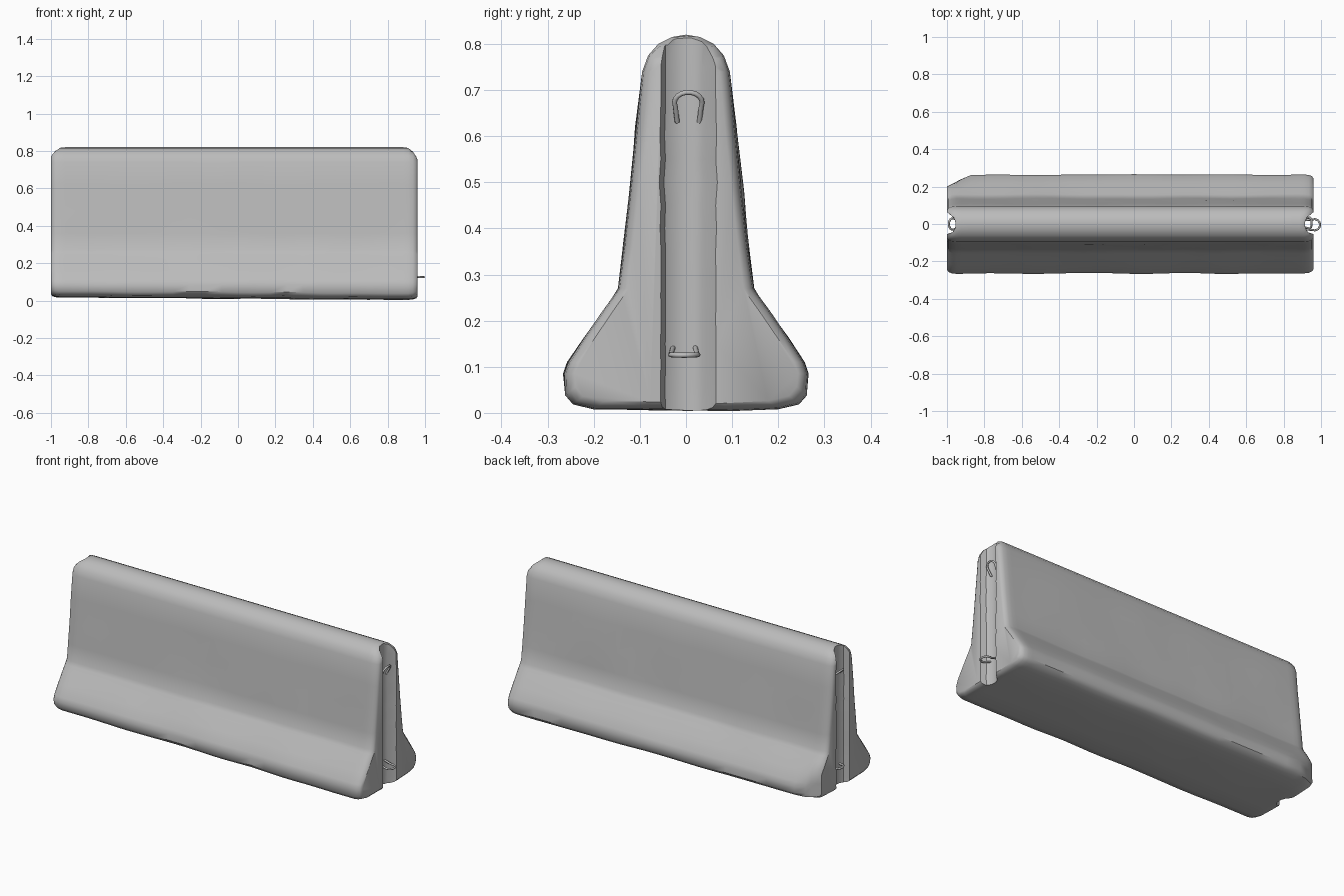
import bpy, bmesh, math
from mathutils import Vector, noise

cube = bpy.data.objects.get("Cube")
if cube:
    bpy.data.objects.remove(cube)


def make_material(name, value):
    mat = bpy.data.materials.new(name)
    mat.use_nodes = True
    colour = (value, value, value, 1)
    mat.diffuse_color = colour
    mat.node_tree.nodes["Principled BSDF"].inputs["Base Color"].default_value = colour
    return mat


def add_object(name, bm, mat):
    bmesh.ops.recalc_face_normals(bm, faces=bm.faces)
    mesh = bpy.data.meshes.new(name)
    bm.to_mesh(mesh)
    bm.free()
    mesh.materials.append(mat)
    obj = bpy.data.objects.new(name, mesh)
    bpy.context.collection.objects.link(obj)
    return obj


concrete = make_material("grey concrete", 0.5)

# Barrier cross-section: half profile from crown to base, then mirrored
half = [(0, .82), (.03, .815), (.06, .80), (.082, .775), (.095, .74), (.108, .62),
        (.122, .48), (.135, .36), (.145, .27), (.158, .25), (.18, .22), (.22, .163),
        (.255, .11), (.264, .085), (.262, .045), (.245, .025), (.2, .014), (.1, .011)]
profile = half + [(0, .01)] + [(-y, z) for y, z in reversed(half[1:])]

# Stations along the length; each end is (distance from end, side inset, crown drop)
LEFT, RIGHT = -1.0, 0.96
worn_end = [(0, .022, .06), (.008, .010, .045), (.025, .003, .022), (.05, 0, .004), (.075, 0, 0)]
stations = [(LEFT + d, i, t * .75) for d, i, t in worn_end]
stations += [(-.87 + .087 * k, 0, 0) for k in range(20)]
stations += [(RIGHT - d, i, t) for d, i, t in reversed(worn_end)]

bm = bmesh.new()
rings = []
for x, inset, drop in stations:
    ring = []
    for y, z in profile:
        ny = y - math.copysign(min(inset, abs(y)), y)
        nz = z + inset * .8 if z < .05 else z
        nz = min(nz, .82 - drop + (z - .82) * .15)
        # Broken back corner at the left end
        ny = min(ny, .20 + (x - LEFT) * .52)
        # Gently uneven cast surface, with the base tilting down to the right
        wobble = noise.noise(Vector((x * 4, y * 6, z * 5))) * .005
        if z < .05:
            nz += -.007 * x + wobble
        elif z < .74:
            ny += wobble
        ring.append(bm.verts.new((x, ny, max(nz, 0))))
    rings.append(ring)
n = len(profile)
for a, b in zip(rings, rings[1:]):
    for i in range(n):
        bm.faces.new((a[i], a[(i + 1) % n], b[(i + 1) % n], b[i]))
bm.faces.new(rings[0])
bm.faces.new(rings[-1])
barrier = add_object("barrier_body", bm, concrete)


# Vertical connection groove in each end
def cut_groove(x_end, side, name):
    cutter = bmesh.new()
    shape = [(.05, -.07), (0, -.054), (-.030, -.044), (-.044, -.022),
             (-.046, .010), (-.036, .034), (0, .064), (.05, .09)]
    levels = []
    for z in [-.1 + .05 * k for k in range(21)]:
        chip = noise.noise(Vector((x_end, 2, z * 9))) * .006
        levels.append([cutter.verts.new((x_end + side * d, y + math.copysign(chip, y), z))
                       for d, y in shape])
    m = len(shape)
    for a, b in zip(levels, levels[1:]):
        for i in range(m):
            cutter.faces.new((a[i], a[(i + 1) % m], b[(i + 1) % m], b[i]))
    cutter.faces.new(levels[0])
    cutter.faces.new(levels[-1])
    obj = add_object(name, cutter, concrete)
    mod = barrier.modifiers.new(name, "BOOLEAN")
    mod.operation = "DIFFERENCE"
    mod.solver = "EXACT"
    mod.object = obj
    bpy.context.view_layer.objects.active = barrier
    bpy.ops.object.modifier_apply(modifier=name)
    bpy.data.objects.remove(obj)


cut_groove(RIGHT, 1, "right_groove")
cut_groove(LEFT, -1, "left_groove")

bpy.ops.object.select_all(action="DESELECT")
barrier.select_set(True)
bpy.context.view_layer.objects.active = barrier
bpy.ops.object.shade_smooth_by_angle(angle=math.radians(38))


# Bent steel lifting loops: a half hoop with two legs set into the groove
def add_loop(name, root, reach, rise, leg_drop):
    curve = bpy.data.curves.new(name, "CURVE")
    curve.dimensions = "3D"
    curve.bevel_depth = .0055
    curve.bevel_resolution = 2
    curve.use_fill_caps = True
    arc = [math.radians(a) for a in range(-20, 201, 20)]
    points = [(-.3, .024, leg_drop)]
    points += [((.55 + .45 * math.sin(a)), .03 * math.cos(a), 0) for a in arc]
    points += [(-.3, -.024, leg_drop)]
    spline = curve.splines.new("POLY")
    spline.points.add(len(points) - 1)
    for p, (t, y, dz) in zip(spline.points, points):
        p.co = (root[0] + reach * t, root[1] + y, root[2] + rise * t + dz, 1)
    spline.use_smooth = True
    curve.materials.append(concrete)
    obj = bpy.data.objects.new(name, curve)
    bpy.context.collection.objects.link(obj)


add_loop("right_upper_loop", (.925, .005, .645), .025, .05, 0)
add_loop("right_lower_loop", (.93, -.004, .128), .0645, -.003, .014)
add_loop("left_upper_loop", (-.945, 0, .645), -.045, .04, 0)
add_loop("left_lower_loop", (-.945, 0, .128), -.045, -.003, .014)
